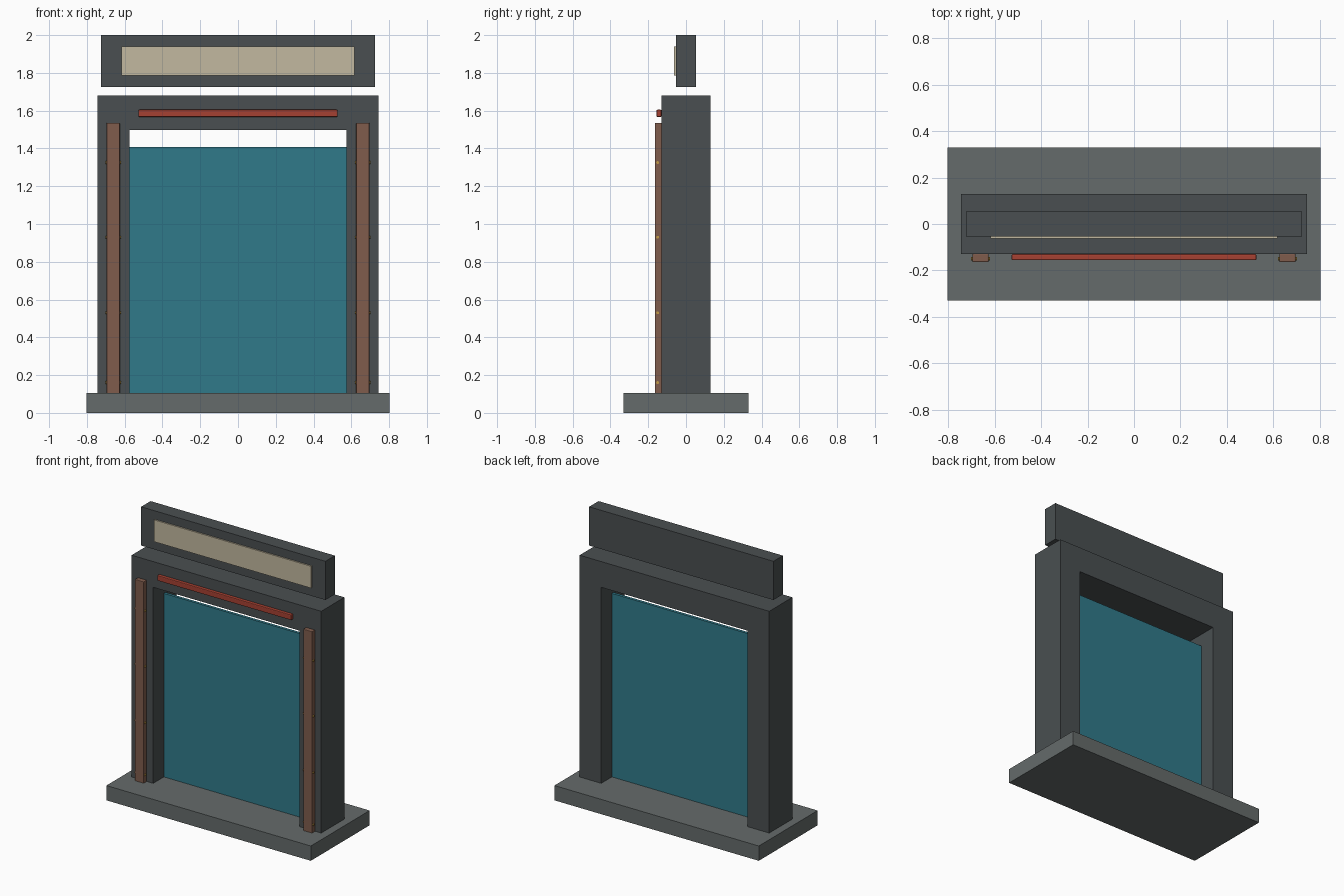
import bpy, bmesh
from mathutils import Matrix

if "Cube" in bpy.data.objects:
    bpy.data.objects.remove(bpy.data.objects["Cube"])


def material(name, rgb):
    m = bpy.data.materials.new(name)
    m.diffuse_color = (*rgb, 1)
    m.use_nodes = True
    m.node_tree.nodes["Principled BSDF"].inputs["Base Color"].default_value = m.diffuse_color
    return m


STONE = material("stone", (0.13, 0.147, 0.145))
SLATE = material("slate", (0.068, 0.078, 0.082))
TEAL = material("teal", (0.03, 0.195, 0.255))
BROWN = material("brown", (0.215, 0.107, 0.073))
RED = material("red", (0.38, 0.053, 0.032))
CREAM = material("cream", (0.54, 0.48, 0.35))
BRASS = material("brass", (0.55, 0.33, 0.06))


def make_object(name, bm, mat):
    bmesh.ops.recalc_face_normals(bm, faces=bm.faces)
    mesh = bpy.data.meshes.new(name)
    bm.to_mesh(mesh)
    bm.free()
    mesh.materials.append(mat)
    ob = bpy.data.objects.new(name, mesh)
    bpy.context.collection.objects.link(ob)
    return ob


def box(name, x, y, z, mat, bevel=0):
    """Box from (min, max) ranges on each axis."""
    bm = bmesh.new()
    bmesh.ops.create_cube(bm, size=1)
    for v in bm.verts:
        v.co = [(r[0] + r[1]) / 2 + c * (r[1] - r[0]) for c, r in zip(v.co, (x, y, z))]
    ob = make_object(name, bm, mat)
    if bevel:
        mod = ob.modifiers.new("bevel", "BEVEL")
        mod.width, mod.segments = bevel, 2
    return ob


# Plinth
box("base", (-0.803, 0.803), (-0.33, 0.33), (0, 0.105), STONE)

# Portal frame: inverted U profile extruded front to back
profile = [(-0.745, 0.09), (-0.745, 1.68), (0.745, 1.68), (0.745, 0.09),
           (0.575, 0.09), (0.575, 1.497), (-0.575, 1.497), (-0.575, 0.09)]
bm = bmesh.new()
face = bm.faces.new([bm.verts.new((x, -0.13, z)) for x, z in profile])
ext = bmesh.ops.extrude_face_region(bm, geom=[face])
bmesh.ops.translate(bm, vec=(0, 0.26, 0),
                    verts=[g for g in ext["geom"] if isinstance(g, bmesh.types.BMVert)])
make_object("portal_frame", bm, SLATE)

# Thin gate panel, leaving a gap under the lintel
box("gate_panel", (-0.58, 0.58), (-0.01, 0.01), (0.1, 1.408), TEAL)

# Guide rails with small cross pins
for side, s in (("left", -1), ("right", 1)):
    cx = 0.661 * s
    box(f"{side}_rail", (cx - 0.035, cx + 0.035), (-0.164, -0.128), (0.1, 1.535), BROWN, 0.004)
    for i, z in enumerate((0.16, 0.53, 0.93, 1.325)):
        bm = bmesh.new()
        bmesh.ops.create_cone(bm, cap_ends=True, segments=10, radius1=0.008, radius2=0.008,
                              depth=0.082,
                              matrix=Matrix.Translation((cx, -0.15, z)) @ Matrix.Rotation(1.5707963, 4, "Y"))
        make_object(f"{side}_pin_{i + 1}", bm, BRASS)

# Red bar across the lintel
box("lintel_bar", (-0.527, 0.527), (-0.156, -0.13), (1.567, 1.605), RED, 0.005)

# Floating sign box and its blank face plate
box("sign_box", (-0.724, 0.724), (-0.053, 0.053), (1.725, 2.0), SLATE)
box("sign_plate", (-0.617, 0.617), (-0.063, -0.05), (1.785, 1.94), CREAM)
